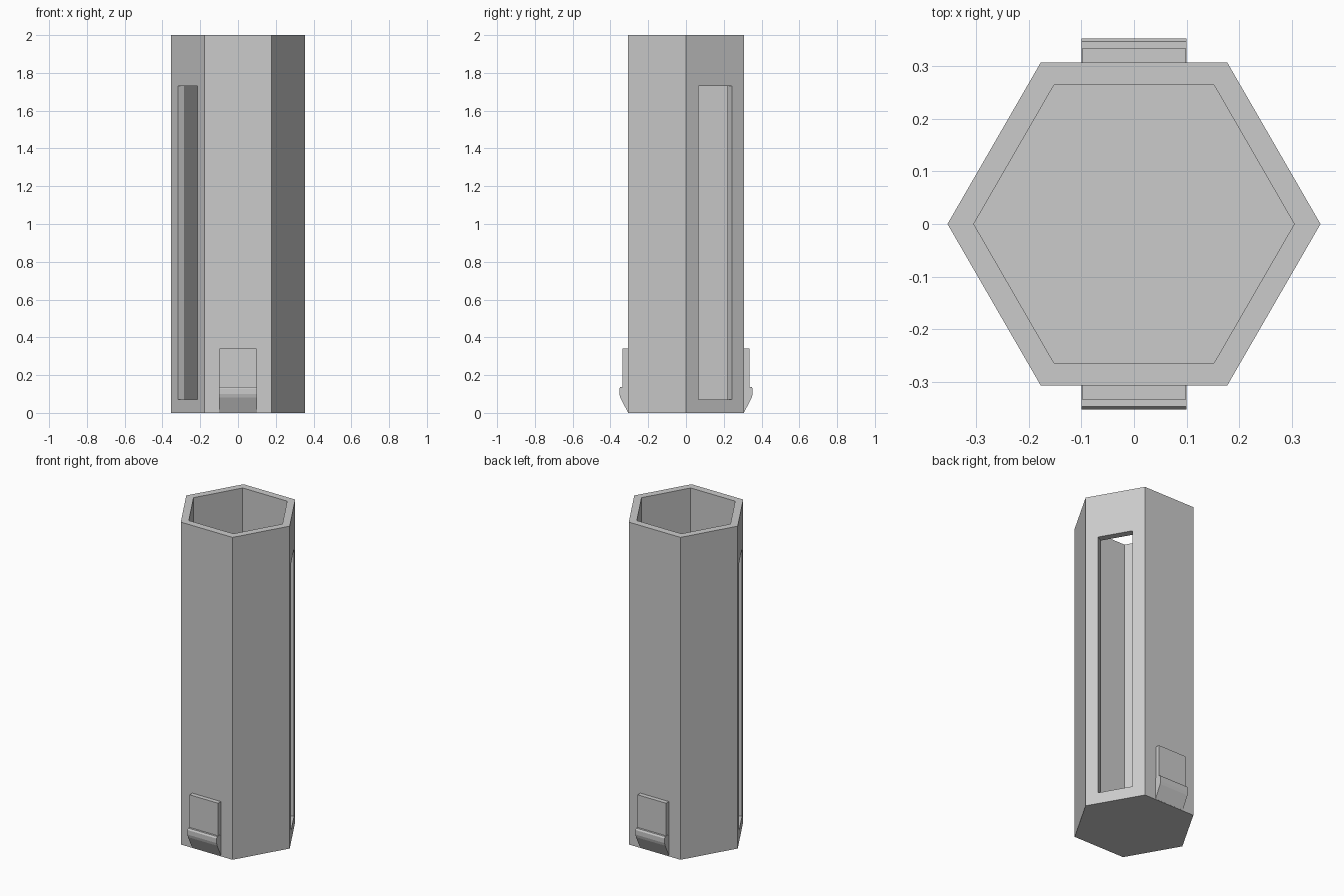
import bpy, bmesh, math
from mathutils import Matrix

cube = bpy.data.objects.get("Cube")
if cube:
    bpy.data.objects.remove(cube, do_unlink=True)

# Single plain grey
grey = bpy.data.materials.new("plain_grey")
grey.use_nodes = True
color = (0.6, 0.6, 0.6, 1)
grey.diffuse_color = color
grey.node_tree.nodes["Principled BSDF"].inputs["Base Color"].default_value = color

OUTER, INNER, HEIGHT, FLOOR = 0.355, 0.305, 2.0, 0.045


def finish(name, bm):
    bmesh.ops.recalc_face_normals(bm, faces=bm.faces)
    mesh = bpy.data.meshes.new(name)
    bm.to_mesh(mesh)
    bm.free()
    obj = bpy.data.objects.new(name, mesh)
    mesh.materials.append(grey)
    bpy.context.collection.objects.link(obj)
    return obj


def prism(bm, points, offset):
    """Extrude a closed polygon along an offset vector."""
    face = bm.faces.new([bm.verts.new(p) for p in points])
    moved = bmesh.ops.extrude_face_region(bm, geom=[face], use_keep_orig=True)["geom"]
    verts = [g for g in moved if isinstance(g, bmesh.types.BMVert)]
    bmesh.ops.translate(bm, verts=verts, vec=offset)


# Open hexagonal tube with a closed floor
def ring(bm, radius, z):
    return [bm.verts.new((radius * math.cos(i * math.pi / 3),
                          radius * math.sin(i * math.pi / 3), z)) for i in range(6)]


bm = bmesh.new()
rings = [ring(bm, OUTER, 0), ring(bm, OUTER, HEIGHT),
         ring(bm, INNER, HEIGHT), ring(bm, INNER, FLOOR)]
for a, b in zip(rings, rings[1:]):
    for i in range(6):
        j = (i + 1) % 6
        bm.faces.new((a[i], a[j], b[j], b[i]))
bm.faces.new(rings[0])
bm.faces.new(rings[-1])
tube = finish("hexagonal_tube", bm)

# Tall windows through two opposite walls
bm = bmesh.new()
turn = Matrix.Rotation(math.radians(30), 4, "Z")
size = Matrix.Diagonal((1.0, 0.205, 1.66, 1))
bmesh.ops.create_cube(bm, size=1, matrix=Matrix.Translation((0, 0, 0.9)) @ turn @ size)
cutter = finish("window_cutter", bm)
cutter.hide_render = True
cutter.hide_set(True)
cut = tube.modifiers.new("windows", "BOOLEAN")
cut.operation = "DIFFERENCE"
cut.solver = "EXACT"
cut.object = cutter

# Clips low on the front and back: flat plate above a chamfered catch
plate_profile = [(0.3, 0.1), (0.335, 0.1), (0.335, 0.34), (0.3, 0.34)]
catch_profile = [(0.3, 0.003), (0.308, 0.003), (0.348, 0.082), (0.353, 0.1),
                 (0.353, 0.128), (0.347, 0.138), (0.3, 0.138)]
for side, label in ((-1, "front"), (1, "back")):
    for part, profile, half in (("plate", plate_profile, 0.098),
                                ("catch", catch_profile, 0.1)):
        bm = bmesh.new()
        prism(bm, [(-half, side * y, z) for y, z in profile], (2 * half, 0, 0))
        finish(f"{label}_clip_{part}", bm)
